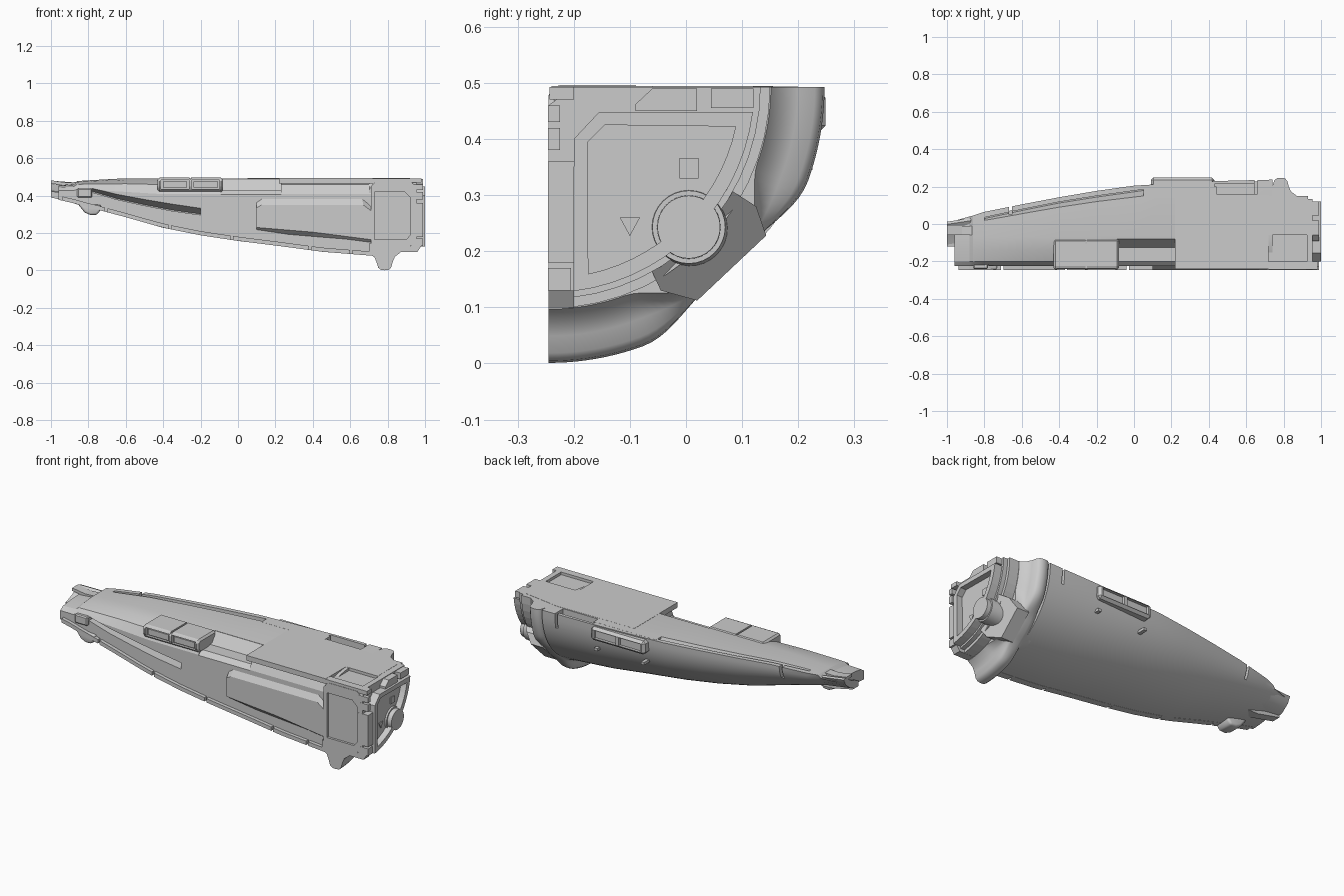
import bpy, bmesh, math
from mathutils import Vector

if "Cube" in bpy.data.objects:
    bpy.data.objects.remove(bpy.data.objects["Cube"])

CY, CZ = -0.245, 0.493          # axis of the quarter hull
Y0 = -0.225                     # recessed front face


def finish(name, bm, bevel=0, smooth=None, seg=1):
    bmesh.ops.recalc_face_normals(bm, faces=bm.faces)
    me = bpy.data.meshes.new(name)
    bm.to_mesh(me)
    bm.free()
    ob = bpy.data.objects.new(name, me)
    bpy.context.collection.objects.link(ob)
    if bevel:
        m = ob.modifiers.new("bevel", 'BEVEL')
        m.width, m.segments, m.limit_method = bevel, seg, 'ANGLE'
        m.angle_limit = math.radians(40)
        bake(ob)
    if smooth:
        bpy.ops.object.select_all(action='DESELECT')
        ob.select_set(True)
        bpy.context.view_layer.objects.active = ob
        bpy.ops.object.shade_smooth_by_angle(angle=math.radians(smooth))
    return ob


def bake(ob):
    dg = bpy.context.evaluated_depsgraph_get()
    me = bpy.data.meshes.new_from_object(ob.evaluated_get(dg))
    ob.modifiers.clear()
    ob.data = me


def cut(ob, *cutters):
    for c in cutters:
        m = ob.modifiers.new("cut", 'BOOLEAN')
        m.object, m.operation, m.solver = c, 'DIFFERENCE', 'EXACT'
    bake(ob)
    for c in cutters:
        bpy.data.objects.remove(c)
    return ob


def loft(name, rings, **kw):
    bm = bmesh.new()
    vs = [[bm.verts.new(p) for p in r] for r in rings]
    n = len(vs[0])
    for a, b in zip(vs, vs[1:]):
        for i in range(n):
            j = (i + 1) % n
            bm.faces.new((a[i], a[j], b[j], b[i]))
    bm.faces.new(vs[0])
    bm.faces.new(vs[-1])
    return finish(name, bm, **kw)


def prism(name, poly, axis, lo, hi, **kw):
    """Extrude a 2D outline along an axis (remaining axes keep x, y, z order)."""
    def p(uv, d):
        v = list(uv)
        v.insert('xyz'.index(axis), d)
        return Vector(v)
    return loft(name, [[p(q, lo) for q in poly], [p(q, hi) for q in poly]], **kw)


def box(name, x0, x1, y0, y1, z0, z1, **kw):
    return prism(name, [(x0, y0), (x1, y0), (x1, y1), (x0, y1)], 'z', z0, z1, **kw)


def arc(r, a0=0, a1=90, n=14):
    """Points around the hull axis; 0 degrees = +y, 90 degrees = down."""
    t = [math.radians(a0 + (a1 - a0) * i / n) for i in range(n + 1)]
    return [(CY + r * math.cos(a), CZ - r * math.sin(a)) for a in t]


# hull stations: x, half width, half height, top
ST = [(-.96, .262, .115, .455), (-.88, .285, .133, .462), (-.86, .29, .14, .478),
      (-.8, .31, .155, .482), (-.6, .35, .208, .493), (-.4, .388, .265, .493),
      (-.2, .422, .305, .493), (0, .45, .335, .493), (.22, .463, .362, .493),
      (.45, .475, .393, .493), (.74, .482, .416, .493)]


def hull_size(x):
    for a, b in zip(ST, ST[1:]):
        if x <= b[0]:
            k = (x - a[0]) / (b[0] - a[0])
            return [p + (q - p) * k for p, q in zip(a, b)]
    return ST[-1]


def hull_ring(x, ry, rz, zt, n=20):
    pts = []
    for i in range(n + 1):
        a = math.pi / 2 * i / n
        pts.append((x, max(Y0, CY + ry * max(0, math.cos(a)) ** .94),
                    min(zt, CZ - rz * math.sin(a) ** .94)))
    c = min(.085, (zt - CZ + rz) * .35)
    return pts + [(x, Y0, zt - c), (x, -.2, zt - c * .4), (x, -.14, zt - c * .12), (x, -.07, zt)]


# main hull with long sloped grooves and a pocket on the corner
hull = loft("hull", [hull_ring(*s) for s in ST], smooth=25)
gx = (-.8, -.6, -.4, -.2, .05)
top_groove = loft("c1", [[(x, o - .006, d), (x, o, d), (x, o, .6), (x, i, .6), (x, i, .492)]
                         for x, i, o, d in zip(gx, (.015, .055, .09, .12, .15), (.035, .078, .118, .15, .185),
                                               (.462, .45, .44, .435, .43))])
fx = (-.78, -.65, -.5, -.35, -.2)
f_hi, f_lo = (.44, .408, .38, .355, .333), (.418, .38, .347, .318, .297)
front_groove = loft("c2", [[(x, -.15, lo + .005), (x, -.15, lo), (x, -.3, lo), (x, -.3, hi), (x, Y0 - .001, hi)]
                           for x, hi, lo in zip(fx, f_hi, f_lo)])
cut(hull, top_groove, front_groove,
    box("c3", .43, .65, .16, .215, .45, .6),
    box("c4", -.668, -.652, .05, .2, .42, .6),
    box("c5", .645, .66, .16, .4, .41, .6),
    prism("c6", [(-.08, .6), (-.08, .49), (-.125, .43), (-.2, .43), (-.3, .33), (-.3, .6)], 'x', -.09, .23))


# rim strip along the bottom front edge, in segments with small gaps
def rim_ring(x):
    z = CZ - hull_size(x)[2]
    return [(x, CY, z), (x, Y0 + .02, z), (x, Y0 + .02, z + .022), (x, CY, z + .022)]


stops = [-.95, -.71, -.37, -.04, .38, .6, .72]
for a, b in zip(stops, stops[1:]):
    a += .012
    loft("front_rim", [rim_ring(a + (b - a) * i / 4) for i in range(5)])

# raised front block
block = [(.1, .21), (.1, .385), (.13, .405), (.66, .405), (.71, .36), (.71, .14), (.4, .165)]
inner = [(.1, .23), (.1, .335), (.125, .35), (.67, .35), (.71, .32), (.71, .165), (.4, .205)]
loft("front_block", [[(x, -.18, z) for x, z in block], [(x, -.21, z) for x, z in block],
                     [(x, -.245, z) for x, z in inner]])

# top plates
prism("top_plate", [(.22, -.24), (.72, -.24), (.72, -.06), (.92, -.06), (.92, .12), (.7, .155),
                    (.4, .15), (.22, .15), (.22, -.08)], 'z', .465, .494)
box("top_edge_plate", .05, .44, .14, .2, .45, .4935)
box("rear_corner_plate", .72, .93, -.235, -.06, .44, .478)

# corner vent with two windows
pod = prism("corner_vent", [(-.245, .44), (-.225, .42), (-.15, .42), (-.08, .44), (-.08, .496), (-.225, .496), (-.245, .488)],
            'x', -.43, -.08, bevel=.01)
cut(pod, *[box("w", x, x + .15, -.3, -.225, .436, .484) for x in (-.412, -.248)],
    box("gap", -.26, -.25, -.3, -.05, .488, .6))
for x in (-.402, -.238):
    box("corner_vent_pane", x, x + .13, -.236, -.2, .444, .477)

# side vent with two windows
pod = box("side_vent", .09, .43, .17, .249, .41, .487, bevel=.014)
cut(pod, *[box("w", x, x + .135, .233, .3, .425, .472) for x in (.115, .27)])
for x in (.105, .4):
    box("side_stud", x, x + .02, .15, .225, .345, .36)

# flared ring around the rear, pinched at the diagonal
rings = []
prof = [(.70, 0), (.73, .2), (.742, .55), (.75, .85), (.765, .98), (.785, 1), (.808, .96), (.82, .8),
        (.828, .45), (.84, .15), (.87, -.1)]
for i in range(46):
    d = 2 * i
    k = min(1, max(0, (abs(d - 45) - 7) / 18))
    k = k * k * (3 - 2 * k)
    a = math.radians(d)
    base, peak = .405 + .04 * (1 - k), .458 + .034 * k
    rr = [(x, base + (peak - base) * f) for x, f in prof] + [(.87, .35), (.70, .35)]
    rings.append([(x, CY + r * math.cos(a), CZ - r * math.sin(a)) for x, r in rr])
loft("rear_flare", rings, smooth=50)

# rear core and its collar
prism("rear_core", arc(.395)[:-1] + [(-.222, .1), (-.222, .44), (-.19, .475), (-.06, .475), (-.06, .493)], 'x', .7, .93)
prism("rear_collar", arc(.378) + [(CY, .46), (-.2, CZ)], 'x', .925, .955)

# chamfered frame on the front of the rear end
frame = [(.71, .13), (.71, .45), (.74, .478), (.92, .478), (.95, .45), (.95, .17), (.92, .13)]
fr = prism("rear_front_frame", frame, 'y', -.2452, -.2)
cut(fr, prism("c", [(.73, .165), (.73, .42), (.89, .42), (.92, .39), (.92, .19), (.9, .165)], 'y', -.3, -.232))
box("rear_top_bar", .72, .98, -.243, -.2, .47, .493)

# end frame with recessed quarter panel
end = prism("end_frame", arc(.367, 7, 83) + [(-.2, .4), (-.155, .448)], 'x', .93, 1.0)
cut(end, prism("c", arc(.341, 12, 78) + [(-.175, .395), (-.145, .425)], 'x', .965, 1.1))
box("end_square", .95, .97, -.012, .022, .33, .366)
prism("end_triangle", [(-.118, .26), (-.082, .26), (-.1, .227)], 'x', .95, .97)
prism("end_top_strip", [(-.09, .462), (-.06, .49), (.02, .49), (.02, .45), (-.09, .45)], 'x', .93, .99)
box("end_top_strip_outer", .93, .99, .045, .12, .455, .49)
for z0, z1, y1 in ((.13, .17, -.205), (.18, .36, -.2), (.38, .42, -.225), (.43, .46, -.225)):
    box("end_hinge", .93, .99, -.246, y1, z0, z1)
prism("foot_bracket", [(.83, .1), (.96, .1), (.98, .13), (.83, .13)], 'y', -.245, -.2)

# round boss and its sloping diagonal lug
lug = [(.045, .295, .965), (.075, .312, .955), (.125, .28, .915), (.143, .228, .875),
       (.02, .112, .875), (-.045, .13, .915), (-.068, .18, .955), (-.045, .2, .965)]
loft("end_lug", [[(.8, y, z) for y, z, x in lug], [(x, y, z) for y, z, x in lug]])
for nm, r0, r1, xa, xb in (("boss_ring", .07, .065, .9, .975), ("boss", .058, .056, .92, 1.0)):
    loft(nm, [[(x, .005 + r * math.cos(i * math.pi / 16), .243 + r * math.sin(i * math.pi / 16))
               for i in range(32)] for x, r in ((xa, r0), (xb, r1))], smooth=30)

# nose prongs
sec = [(-.11, .395), (-.05, .405), (-.005, .44), (.012, .475), (-.002, .48), (-.06, .445), (-.11, .425)]
loft("nose_prong", [[(-1, y, z) for y, z in sec],
                    [(-.84, y + .025, z - .012) for y, z in sec]], smooth=30)
prism("nose_lower_lip", [(-1, .39), (-.86, .36), (-.8, .36), (-.8, .385), (-.88, .4), (-1, .425)], 'y', -.12, -.07)
prism("nose_upper_lip", [(-1, .465), (-.9, .45), (-.78, .45), (-.78, .476), (-.92, .47), (-1, .482)], 'y', -.06, -.01)
box("nose_front_plate", -.86, -.78, -.24, -.2, .39, .44, bevel=.006)

# small foot under the nose
prism("nose_foot", [(-.86, .36), (-.82, .31), (-.79, .297), (-.755, .297), (-.74, .315), (-.73, .35)],
      'y', -.245, -.15, bevel=.012, seg=3, smooth=40)
